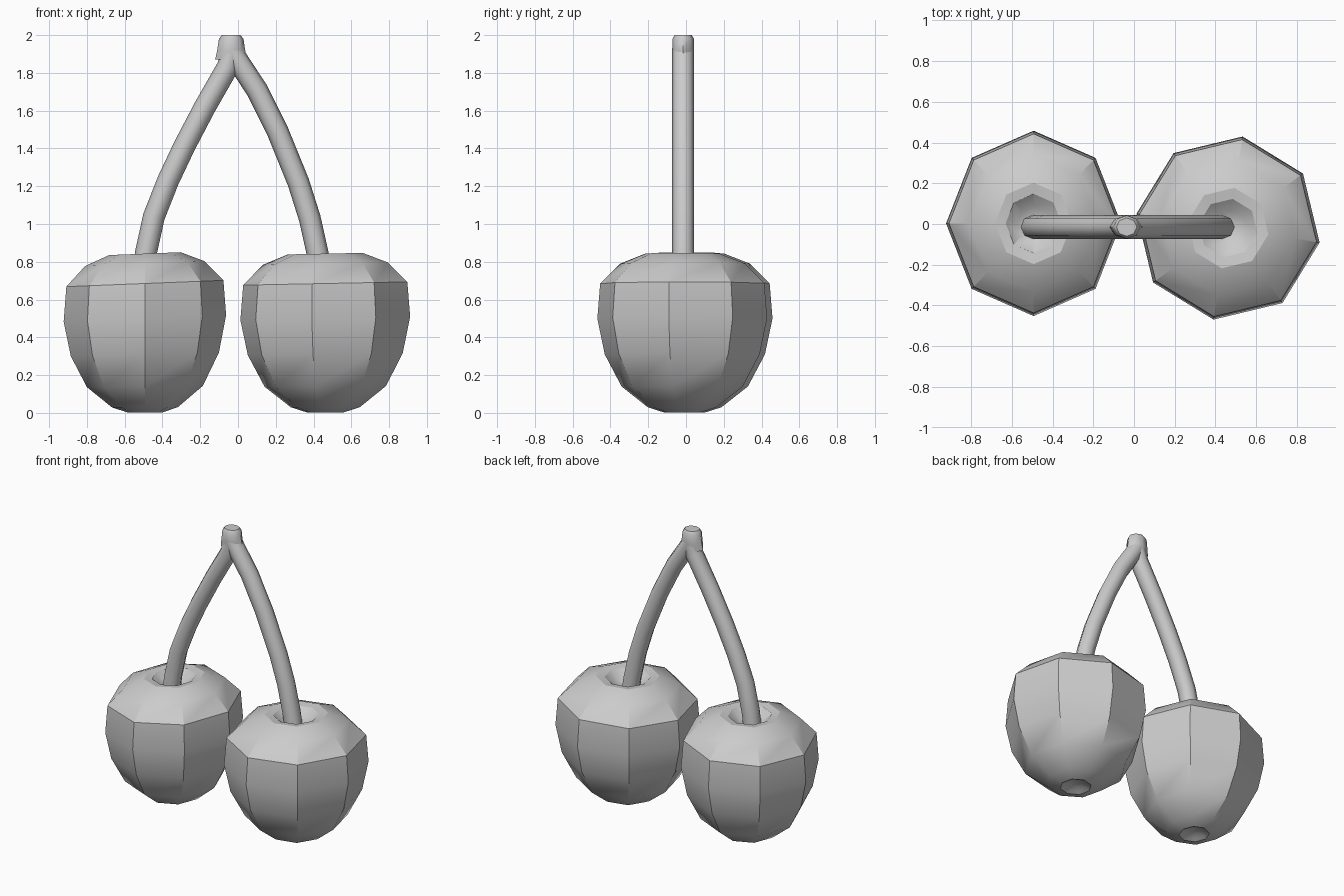
import bpy, bmesh
from math import sin, cos, pi, radians
from mathutils import Vector, Matrix

if "Cube" in bpy.data.objects:
    bpy.data.objects.remove(bpy.data.objects["Cube"])

SIDES = 8


def loft(name, rings, smooth=35):
    """Skin a list of vertex rings and cap both ends."""
    bm = bmesh.new()
    loops = [[bm.verts.new(p) for p in ring] for ring in rings]
    for a, b in zip(loops, loops[1:]):
        for i in range(SIDES):
            j = (i + 1) % SIDES
            bm.faces.new((a[i], a[j], b[j], b[i]))
    bm.faces.new(loops[0][::-1])
    bm.faces.new(loops[-1])
    bmesh.ops.recalc_face_normals(bm, faces=bm.faces)
    mesh = bpy.data.meshes.new(name)
    bm.to_mesh(mesh)
    bm.free()
    obj = bpy.data.objects.new(name, mesh)
    bpy.context.collection.objects.link(obj)
    bpy.ops.object.select_all(action='DESELECT')
    obj.select_set(True)
    bpy.context.view_layer.objects.active = obj
    bpy.ops.object.shade_smooth_by_angle(angle=radians(smooth))
    return obj


def ring(cx, cy, z, rx, ry, turn=0.0):
    angles = [2 * pi * i / SIDES + turn for i in range(SIDES)]
    return [Vector((cx + rx * cos(a), cy + ry * sin(a), z)) for a in angles]


# Cherry profile (radius, height), from bottom dimple to stem hollow
PROFILE = [(0.04, 0.03), (0.075, 0.015), (0.10, 0.003), (0.185, 0.03),
           (0.325, 0.14), (0.415, 0.31), (0.455, 0.50), (0.44, 0.685),
           (0.335, 0.79), (0.20, 0.843), (0.145, 0.835), (0.085, 0.785),
           (0.03, 0.765)]


def cherry(name, cx, cy, sx, turn, tilt):
    rings = [ring(0, 0, z, r * sx, r, turn) for r, z in PROFILE]
    # The fruit leans slightly, mostly at the shoulders
    for rg in rings:
        for p in rg:
            p.z += tilt * p.x * min(1, p.z / 0.5)
            p.x += cx
            p.y += cy
    return loft(name, rings, 30)


cherry("left_cherry", -0.493, 0.003, 0.945, 0.0, 0.04)
cherry("right_cherry", 0.462, -0.02, 1.0, radians(-9), 0.02)


def stem(name, path, r=0.058, y=-0.015):
    """Octagonal tube along a curved path in the front plane."""
    pts = [Vector((x, y, z)) for x, z in path]
    rings = []
    for i, p in enumerate(pts):
        t = (pts[min(i + 1, len(pts) - 1)] - pts[max(i - 1, 0)]).normalized()
        side = Vector((t.z, 0, -t.x))
        rings.append([p + side * r * cos(2 * pi * k / SIDES)
                      + Vector((0, r * sin(2 * pi * k / SIDES), 0))
                      for k in range(SIDES)])
    return loft(name, rings, 50)


stem("left_stem", [(-0.50, 0.75), (-0.487, 0.85), (-0.445, 1.04),
                   (-0.37, 1.23), (-0.285, 1.41), (-0.175, 1.62),
                   (-0.055, 1.83), (-0.035, 1.90)])
stem("right_stem", [(0.437, 0.75), (0.42, 0.85), (0.38, 1.03),
                    (0.32, 1.22), (0.21, 1.49), (0.10, 1.71),
                    (-0.005, 1.87), (-0.035, 1.92)])

# Joined stem tip
loft("stem_tip", [ring(-0.036, -0.015, z, rx, ry) for z, rx, ry in
                  [(1.87, 0.085, 0.052), (1.92, 0.074, 0.058),
                   (1.98, 0.065, 0.057), (2.0, 0.05, 0.045)]], 50)
